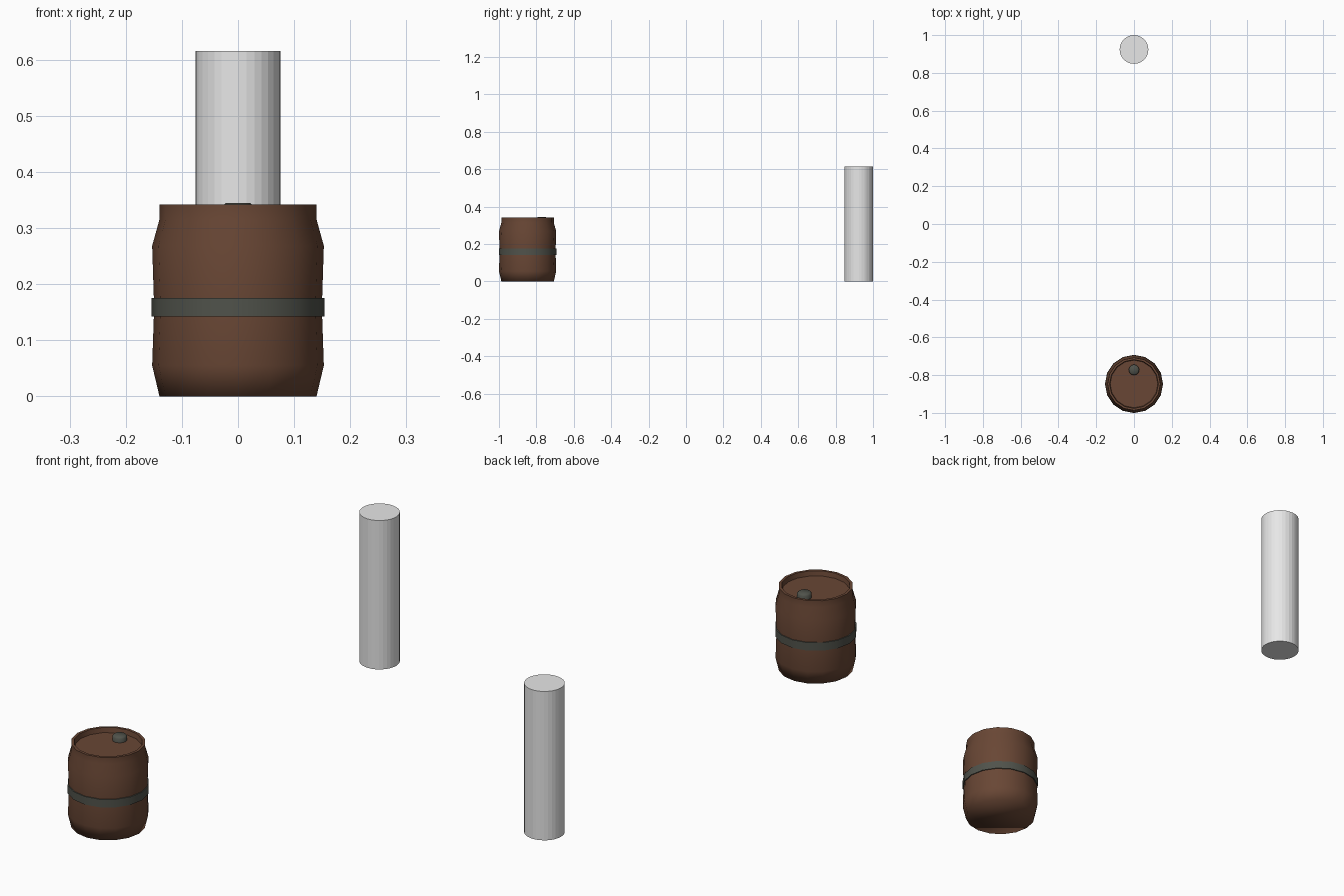
import bpy, bmesh, math

if "Cube" in bpy.data.objects:
    bpy.data.objects.remove(bpy.data.objects["Cube"])


def material(name, rgb):
    m = bpy.data.materials.new(name)
    m.diffuse_color = (*rgb, 1)
    m.use_nodes = True
    m.node_tree.nodes["Principled BSDF"].inputs["Base Color"].default_value = m.diffuse_color
    return m


WOOD = material("dark brown wood", (0.14, 0.062, 0.035))
IRON = material("dark iron", (0.08, 0.085, 0.07))
GREY = material("light grey", (0.8, 0.8, 0.8))


def lathe(name, profile, centre, sides, mat, closed=False, angle=None):
    """Spin (radius, z) points about a vertical axis; open profiles get end caps."""
    bm = bmesh.new()
    rings = []
    for r, z in profile:
        rings.append([bm.verts.new((r * math.cos(2 * math.pi * i / sides),
                                    r * math.sin(2 * math.pi * i / sides), z))
                      for i in range(sides)])
    pairs = list(zip(rings, rings[1:]))
    if closed:
        pairs.append((rings[-1], rings[0]))
    else:
        bm.faces.new(rings[0][::-1])
        bm.faces.new(rings[-1])
    for a, b in pairs:
        for i in range(sides):
            j = (i + 1) % sides
            bm.faces.new((a[i], a[j], b[j], b[i]))
    bmesh.ops.recalc_face_normals(bm, faces=bm.faces)
    me = bpy.data.meshes.new(name)
    bm.to_mesh(me)
    bm.free()
    me.materials.append(mat)
    ob = bpy.data.objects.new(name, me)
    ob.location = (*centre, 0)
    bpy.context.collection.objects.link(ob)
    if angle is not None:
        bpy.ops.object.select_all(action='DESELECT')
        ob.select_set(True)
        bpy.context.view_layer.objects.active = ob
        bpy.ops.object.shade_smooth_by_angle(angle=math.radians(angle))
    return ob


BARREL = (0, -0.847)

# barrel body, pinched under the hoop, with a raised rim and sunken lid
lathe("barrel_body", [(0.14, 0), (0.153, 0.055), (0.150, 0.142), (0.150, 0.175),
                      (0.153, 0.268), (0.14, 0.315), (0.14, 0.342),
                      (0.129, 0.342), (0.126, 0.322)],
      BARREL, 16, WOOD, angle=80)

# iron hoop round the middle
lathe("barrel_hoop", [(0.154, 0.142), (0.154, 0.175), (0.147, 0.175), (0.147, 0.142)],
      BARREL, 16, IRON, closed=True, angle=40)

# bung in the lid, toward the back
lathe("lid_bung", [(0.028, 0.315), (0.028, 0.338), (0.022, 0.344)],
      (0, -0.772), 12, IRON, angle=50)

# plain post standing apart
lathe("post", [(0.076, 0), (0.076, 0.615)], (0, 0.924), 32, GREY)
